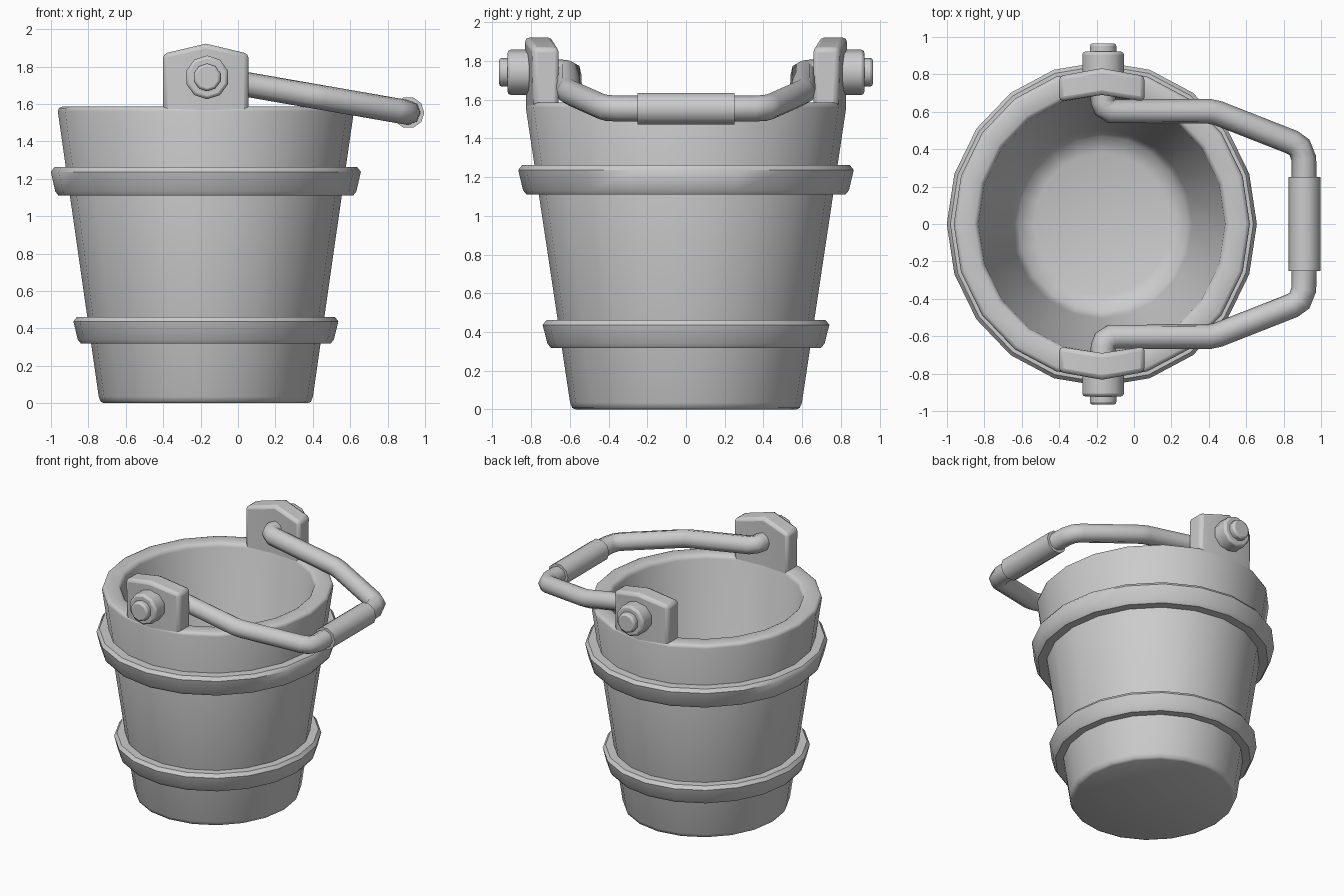
import bpy, bmesh
from math import sin, cos, pi, radians
from mathutils import Vector

if "Cube" in bpy.data.objects:
    bpy.data.objects.remove(bpy.data.objects["Cube"])

CX = -0.172      # bucket axis
SX = 0.956       # slight squash along x
SIDES = 20
PIN_Z = 1.742


def finish(name, verts, faces, bevel=0.0, angle=35, segments=2):
    me = bpy.data.meshes.new(name)
    me.from_pydata(verts, [], faces)
    bm = bmesh.new()
    bm.from_mesh(me)
    bmesh.ops.recalc_face_normals(bm, faces=bm.faces)
    bm.to_mesh(me)
    bm.free()
    ob = bpy.data.objects.new(name, me)
    bpy.context.collection.objects.link(ob)
    smooth(ob, angle)
    if bevel:
        m = ob.modifiers.new("Bevel", 'BEVEL')
        m.width, m.segments = bevel, segments
        m.limit_method, m.angle_limit = 'ANGLE', radians(30)
    return ob


def smooth(ob, angle):
    bpy.ops.object.select_all(action='DESELECT')
    ob.select_set(True)
    bpy.context.view_layer.objects.active = ob
    bpy.ops.object.shade_smooth_by_angle(angle=radians(angle))


def lathe(name, profile, closed, angle):
    """Spin an (r, z) profile; open profiles are capped at both ends."""
    n = len(profile)
    verts = [(CX + SX * r * cos(2 * pi * i / SIDES), r * sin(2 * pi * i / SIDES), z)
             for r, z in profile for i in range(SIDES)]
    faces = []
    for k in range(n if closed else n - 1):
        a, b = k * SIDES, (k + 1) % n * SIDES
        for i in range(SIDES):
            j = (i + 1) % SIDES
            faces.append((a + i, a + j, b + j, b + i))
    if not closed:
        faces.append(tuple(range(SIDES)))
        faces.append(tuple(range((n - 1) * SIDES, n * SIDES)))
    return finish(name, verts, faces, angle=angle)


def tube(name, points, radius, resolution=2):
    cu = bpy.data.curves.new(name, 'CURVE')
    cu.dimensions = '3D'
    cu.bevel_depth, cu.bevel_resolution, cu.use_fill_caps = radius, resolution, True
    sp = cu.splines.new('POLY')
    sp.points.add(len(points) - 1)
    for p, co in zip(sp.points, points):
        p.co = (*co, 1)
    ob = bpy.data.objects.new(name, cu)
    bpy.context.collection.objects.link(ob)
    bpy.ops.object.select_all(action='DESELECT')
    ob.select_set(True)
    bpy.context.view_layer.objects.active = ob
    bpy.ops.object.convert(target='MESH')
    ob = bpy.context.object
    ob.name = name
    smooth(ob, 50)
    return ob


# Hollow tapered tub with chamfered rim and base
lathe("tub", [(0.570, 0), (0.588, 0.008), (0.599, 0.035), (0.828, 1.56), (0.822, 1.578),
              (0.805, 1.585), (0.715, 1.585), (0.698, 1.575), (0.690, 1.555),
              (0.505, 0.22), (0.47, 0.15), (0.38, 0.12)], False, 50)


# Two hoops flaring with the wall
def hoop(name, z0, z1, r0, r1):
    lathe(name, [(r0 - 0.12, z0), (r0 - 0.018, z0), (r0, z0 + 0.022), (r1, z1 - 0.025),
                 (r1 - 0.02, z1), (r1 - 0.12, z1)], True, 50)


hoop("lower_hoop", 0.318, 0.462, 0.716, 0.741)
hoop("upper_hoop", 1.11, 1.262, 0.842, 0.867)


# Lugs bent along the rim, each with a peaked top
def lug(name, s):
    verts, faces = [], []
    for x, yi, yo, top in ((-0.229, 0.655, 0.792, 1.868), (0, 0.69, 0.833, 1.922),
                           (0.229, 0.655, 0.792, 1.868)):
        verts += [(CX + x, s * yi, 1.53), (CX + x, s * (yo - 0.008), 1.53),
                  (CX + x, s * yo, top), (CX + x, s * yi, top)]
    for c in (0, 4):
        for i in range(4):
            j = (i + 1) % 4
            faces.append((c + i, c + j, c + 4 + j, c + 4 + i))
    faces += [(0, 1, 2, 3), (8, 9, 10, 11)]
    finish(name, verts, faces, bevel=0.024)


# Round washers and pins along y
def disc(name, s, y0, y1, r, sides, bevel):
    verts = [(CX + 0.007 + r * cos(2 * pi * (i + .5) / sides), s * y,
              PIN_Z + r * sin(2 * pi * (i + .5) / sides))
             for y in (y0, y1) for i in range(sides)]
    faces = [(i, (i + 1) % sides, sides + (i + 1) % sides, sides + i) for i in range(sides)]
    faces += [tuple(range(sides)), tuple(range(sides, 2 * sides))]
    ob = finish(name, verts, faces, angle=40)
    m = ob.modifiers.new("Bevel", 'BEVEL')
    m.width, m.segments = bevel, 2
    m.limit_method, m.angle_limit = 'ANGLE', radians(60)


for side, s in (("front", -1), ("back", 1)):
    lug(side + "_lug", s)
    disc(side + "_washer", s, 0.80, 0.922, 0.117, 10, 0.016)
    disc(side + "_pin", s, 0.85, 0.966, 0.074, 10, 0.014)


# Handle, tilted down towards +x
def on_handle(x, y):
    return Vector((x, y, PIN_Z - 0.174 * (x - CX)))


half = [(-0.165, 0.76), (-0.165, 0.655), (-0.155, 0.625), (-0.12, 0.603), (0.40, 0.603),
        (0.45, 0.592), (0.845, 0.437), (0.885, 0.41), (0.908, 0.35), (0.911, 0.2)]
path = [on_handle(x, y) for x, y in half] + [on_handle(x, -y) for x, y in reversed(half)]
tube("handle", path, 0.067)
tube("grip", [on_handle(0.911, 0.25), on_handle(0.911, -0.25)], 0.085, 3)
